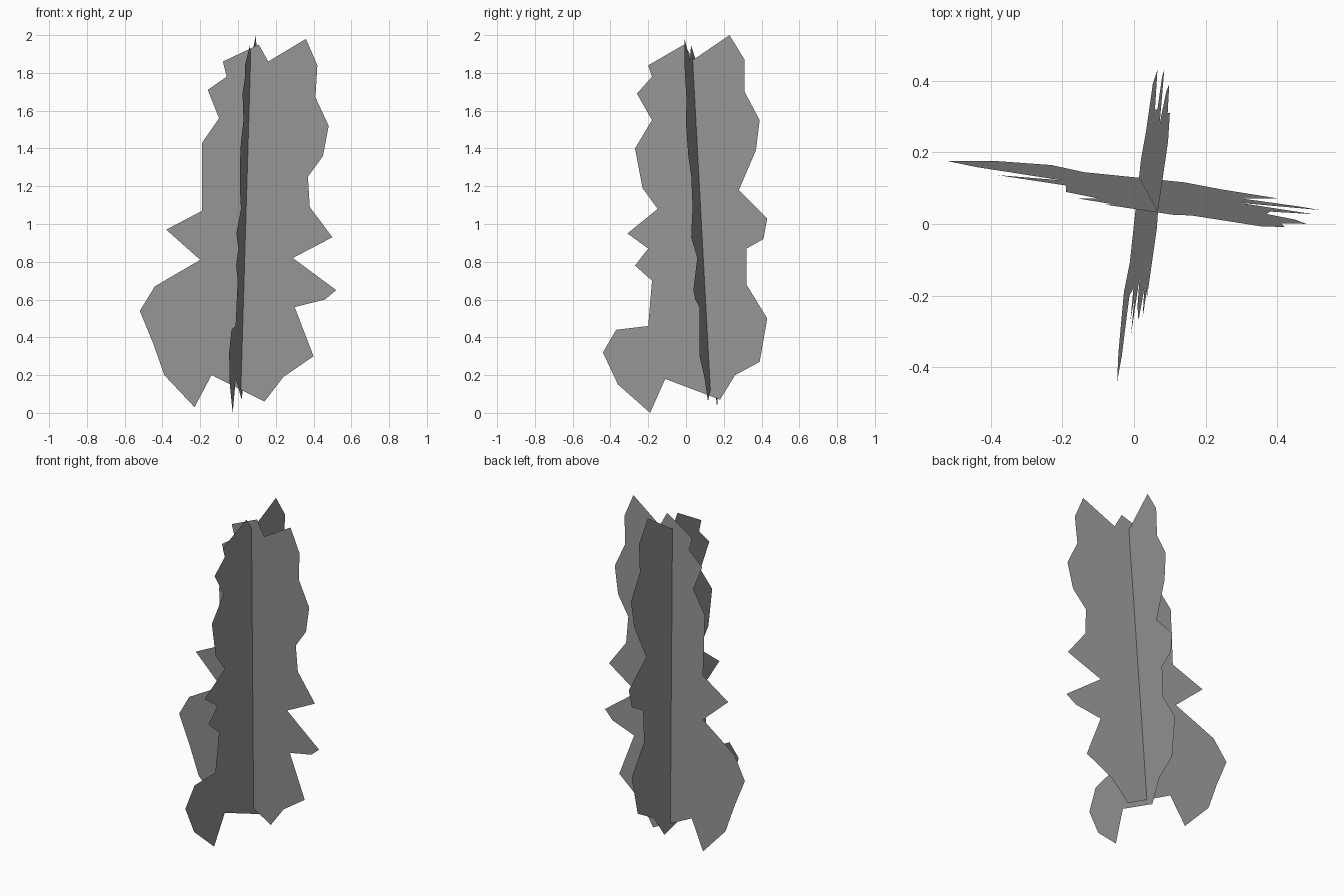
import bpy, bmesh

# Ragged outline of the wide card, as (x, z)
WIDE = [(0.11, 1.95), (0.16, 1.86), (0.36, 1.98), (0.42, 1.84), (0.41, 1.67), (0.48, 1.52),
        (0.45, 1.36), (0.37, 1.25), (0.38, 1.09), (0.50, 0.93), (0.29, 0.82), (0.52, 0.65),
        (0.46, 0.60), (0.30, 0.56), (0.40, 0.30), (0.24, 0.19), (0.14, 0.06), (-0.14, 0.20),
        (-0.23, 0.03), (-0.39, 0.20), (-0.45, 0.37), (-0.52, 0.54), (-0.44, 0.67),
        (-0.20, 0.81), (-0.38, 0.97), (-0.19, 1.07), (-0.19, 1.43), (-0.10, 1.56),
        (-0.16, 1.71), (-0.06, 1.78), (-0.08, 1.86)]

# Ragged outline of the crossing card, as (y, z)
DEEP = [(-0.01, 1.95), (0.04, 1.87), (0.23, 2.0), (0.31, 1.87), (0.31, 1.70), (0.39, 1.55),
        (0.37, 1.39), (0.28, 1.18), (0.43, 1.03), (0.41, 0.92), (0.32, 0.87), (0.32, 0.68),
        (0.43, 0.50), (0.39, 0.27), (0.26, 0.20), (0.18, 0.07), (-0.11, 0.18), (-0.19, 0.0),
        (-0.36, 0.15), (-0.44, 0.32), (-0.37, 0.44), (-0.20, 0.46), (-0.18, 0.70),
        (-0.27, 0.78), (-0.20, 0.87), (-0.31, 0.95), (-0.15, 1.08), (-0.23, 1.19),
        (-0.27, 1.40), (-0.18, 1.55), (-0.26, 1.69), (-0.18, 1.78), (-0.20, 1.84)]

dark = bpy.data.materials.new("dark_grey")
dark.diffuse_color = (0.31, 0.31, 0.31, 1)


def leaf_card(name, outline, place):
    """Flat sheet: place() puts each outline point on the tilted plane."""
    bm = bmesh.new()
    face = bm.faces.new([bm.verts.new(place(u, z)) for u, z in outline])
    face.normal_update()
    bmesh.ops.triangulate(bm, faces=[face])
    mesh = bpy.data.meshes.new(name)
    bm.to_mesh(mesh)
    bm.free()
    mesh.materials.append(dark)
    bpy.context.collection.objects.link(bpy.data.objects.new(name, mesh))


# Two slightly leaning cards crossing at the middle
leaf_card("wide_leaf_card", WIDE, lambda x, z: (x, 0.137 - 0.126 * x - 0.05 * z, z))
leaf_card("crossing_leaf_card", DEEP, lambda y, z: (-0.005 + 0.122 * y + 0.036 * z, y, z))
